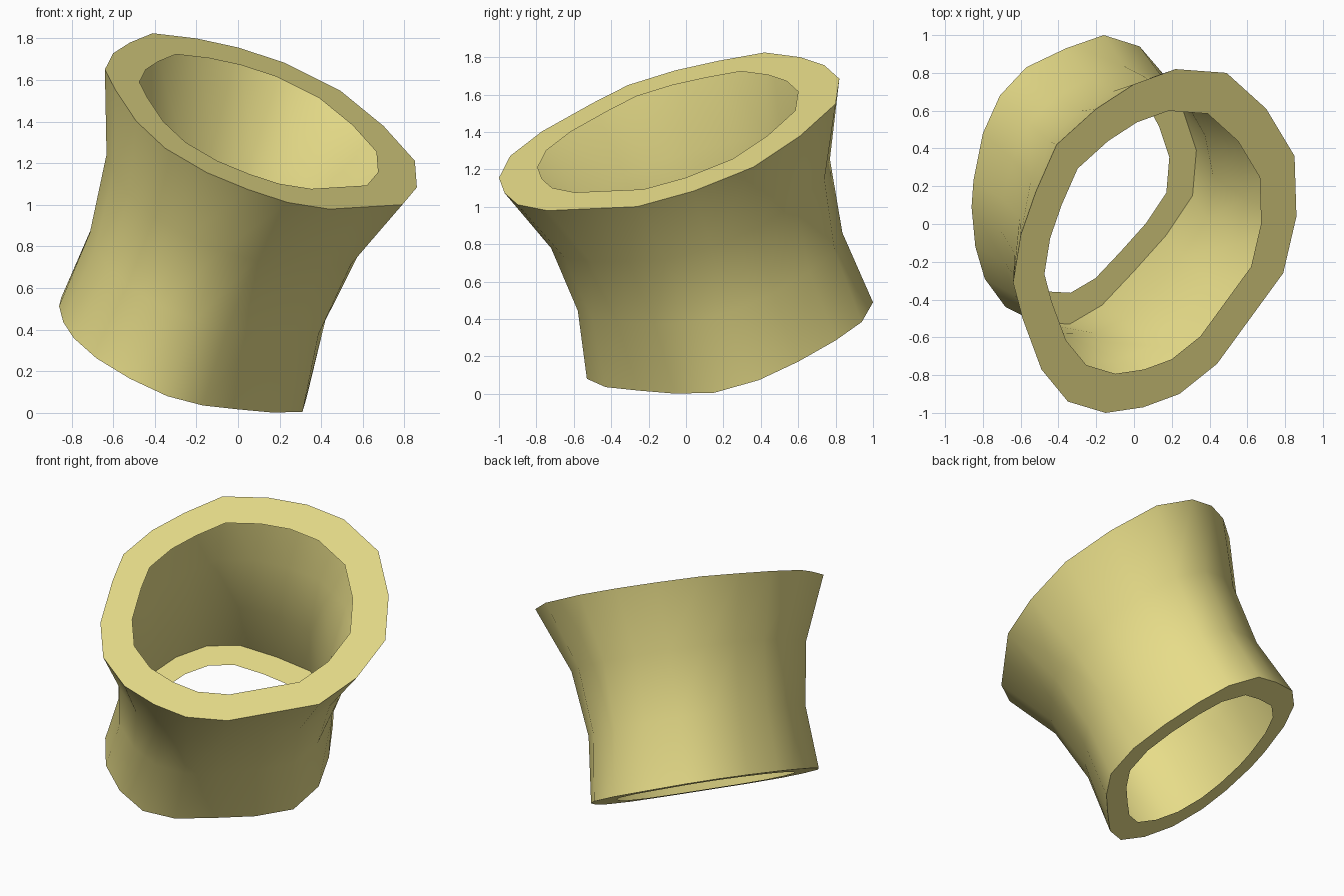
import bpy, bmesh, math
from mathutils import Vector

if "Cube" in bpy.data.objects:
    bpy.data.objects.remove(bpy.data.objects["Cube"])

# Plan outlines of the two tilted rims, matched point for point
TOP = [(.22, .82), (.49, .80), (.70, .61), (.85, .36), (.86, .04), (.79, -.26), (.615, -.50),
       (.44, -.74), (.24, -.90), (.05, -.97), (-.15, -1.0), (-.35, -.94), (-.49, -.77), (-.59, -.50),
       (-.64, -.31), (-.60, -.06), (-.52, .17), (-.41, .42), (-.20, .61), (0, .74)]
BOTTOM = [(-.16, 1.0), (.03, .94), (.15, .80), (.26, .60), (.33, .39), (.31, .15), (.17, -.06),
          (0, -.25), (-.17, -.43), (-.34, -.53), (-.52, -.52), (-.68, -.44), (-.79, -.29), (-.84, -.12),
          (-.86, .09), (-.85, .23), (-.80, .48), (-.71, .68), (-.57, .83), (-.36, .93)]


def on_plane(outline, z0, a, b):
    return [Vector((x, y, z0 + a * x + b * y)) for x, y in outline]


def scaled(ring, s):
    c = sum(ring, Vector()) / len(ring)
    return [c + (p - c) * s for p in ring]


def blend(r1, r2, t, s):
    return scaled([p.lerp(q, t) for p, q in zip(r1, r2)], s)


top = on_plane(TOP, 1.471, -.468, .386)
bottom = on_plane(BOTTOM, .097, -.45, .32)

# Bottom lip, waisted wall, top lip: one thin skin with open holes
rings = [scaled(bottom, .78), bottom, blend(bottom, top, 1 / 3, .875),
         blend(bottom, top, 2 / 3, .875), top, scaled(top, .765)]

bm = bmesh.new()
loops = [[bm.verts.new(p) for p in ring] for ring in rings]
n = len(TOP)
for lo, hi in zip(loops, loops[1:]):
    for i in range(n):
        j = (i + 1) % n
        bm.faces.new((lo[j], lo[i], hi[i], hi[j]))
mesh = bpy.data.meshes.new("waisted_sleeve")
bm.to_mesh(mesh)
bm.free()
sleeve = bpy.data.objects.new("waisted_sleeve", mesh)
bpy.context.collection.objects.link(sleeve)

# Pale yellow colour
mat = bpy.data.materials.new("pale_yellow")
mat.diffuse_color = (.80, .72, .25, 1)
mat.use_nodes = True
mat.node_tree.nodes["Principled BSDF"].inputs["Base Color"].default_value = mat.diffuse_color
mesh.materials.append(mat)

# Smooth wall with crisp lip edges
bpy.context.view_layer.objects.active = sleeve
sleeve.select_set(True)
bpy.ops.object.shade_smooth_by_angle(angle=math.radians(40))
